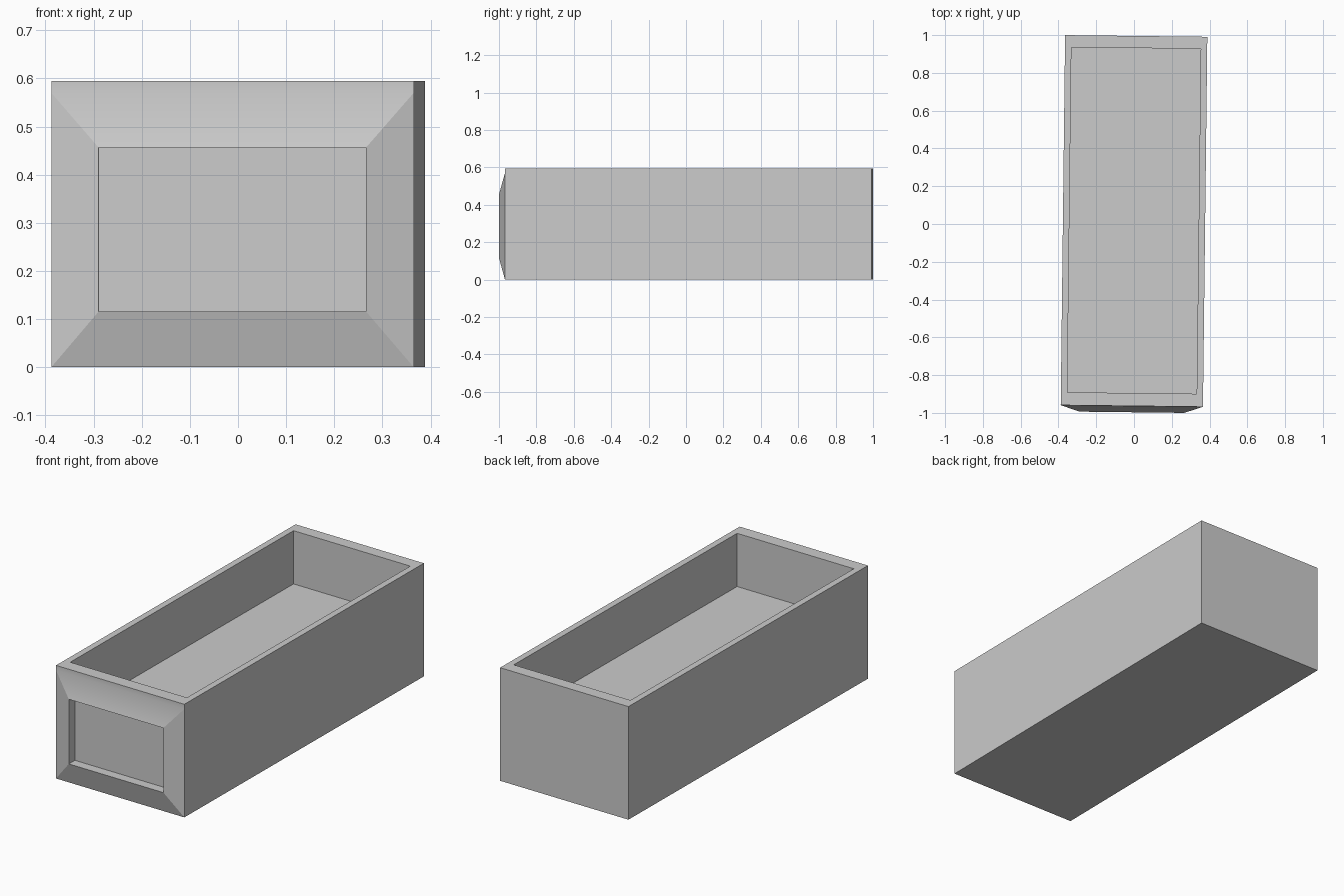
import bpy
import bmesh
from mathutils import Matrix

cube = bpy.data.objects.get("Cube")
if cube:
    bpy.data.objects.remove(cube, do_unlink=True)

# Main dimensions
HALF_W, HEIGHT = 0.3765, 0.595
FRONT, BACK = -0.9635, 0.9955
LIP_Z = 0.57          # where the moulded front panel ends below the rim
FLOOR_Z = 0.315       # inside floor of the tray
PANEL_Y = -0.9967     # most forward plane of the moulding
RECESS = 0.05
TURN = -0.0118        # the drawer sits very slightly turned

# Single grey colour
grey = bpy.data.materials.new("plain_grey")
grey.use_nodes = True
colour = (0.6, 0.6, 0.6, 1)
grey.diffuse_color = colour
grey.node_tree.nodes["Principled BSDF"].inputs["Base Color"].default_value = colour

bm = bmesh.new()


def flat_ring(hw, y0, y1, z):
    """Horizontal rectangle; its first edge is the front one."""
    return [bm.verts.new(p) for p in ((-hw, y0, z), (hw, y0, z), (hw, y1, z), (-hw, y1, z))]


def front_ring(hw, z0, z1, y):
    """Upright rectangle facing the front; its third edge is the top one."""
    return [bm.verts.new(p) for p in ((-hw, y, z0), (hw, y, z0), (hw, y, z1), (-hw, y, z1))]


def bridge(a, b, skip=()):
    """Join two four-sided rings, one quad per side."""
    return {i: bm.faces.new((a[i], a[(i + 1) % 4], b[(i + 1) % 4], b[i]))
            for i in range(4) if i not in skip}


# Outer shell, rim, inner walls and floor
base = flat_ring(HALF_W, FRONT, BACK, 0)
lip = flat_ring(HALF_W, FRONT, BACK, LIP_Z)
rim = flat_ring(HALF_W, FRONT, BACK, HEIGHT)
inner = flat_ring(0.3425, -0.895, 0.9315, HEIGHT)
floor = flat_ring(0.3425, -0.895, 0.9315, FLOOR_Z)
bm.faces.new(base[::-1])
bridge(base, lip, skip=(0,))
strip = bridge(lip, rim)[0]
bridge(rim, inner)
bridge(inner, floor)
bm.faces.new(floor)

# Front panel: sloping frame around a sunken field
edge = [base[0], base[1], lip[1], lip[0]]
frame = front_ring(0.2775, 0.116, 0.456, PANEL_Y)
field = front_ring(0.2775, 0.116, 0.456, PANEL_Y + RECESS)
slopes = bridge(edge, frame)
bridge(frame, field)
bm.faces.new(field)

# The top slope blends softly into the rim strip
strip.smooth = slopes[2].smooth = True

bmesh.ops.recalc_face_normals(bm, faces=bm.faces[:])
bm.transform(Matrix.Rotation(TURN, 4, "Z"))

mesh = bpy.data.meshes.new("drawer")
bm.to_mesh(mesh)
bm.free()
mesh.materials.append(grey)
drawer = bpy.data.objects.new("drawer", mesh)
bpy.context.collection.objects.link(drawer)
